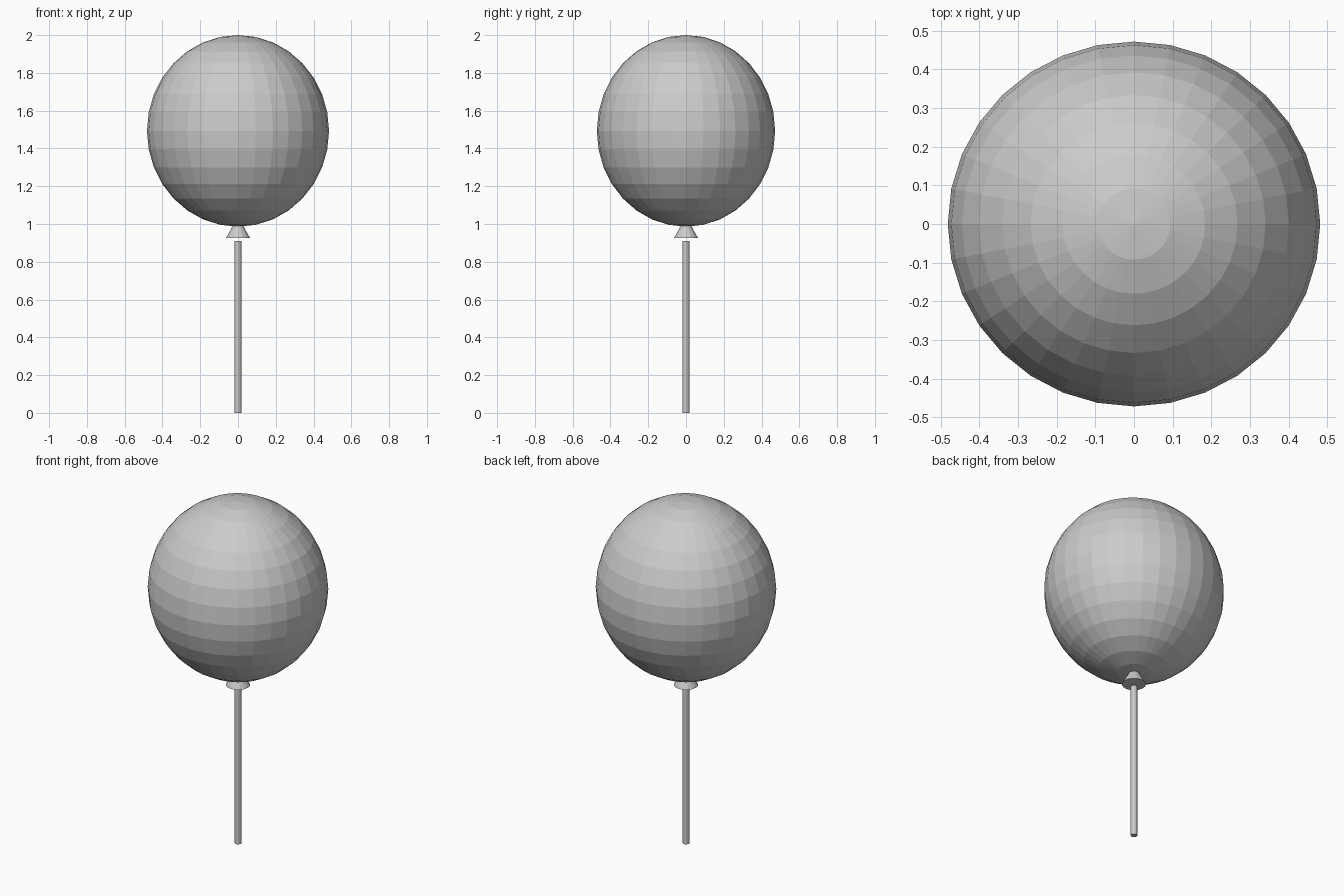
import bpy

if "Cube" in bpy.data.objects:
    bpy.data.objects.remove(bpy.data.objects["Cube"])

def finish(name):
    ob = bpy.context.object
    ob.name = name
    bpy.ops.object.transform_apply(location=False, rotation=False, scale=True)
    return ob

# Balloon body: slightly stretched, flat-shaded sphere
bpy.ops.mesh.primitive_uv_sphere_add(segments=32, ring_count=16, radius=1,
                                     location=(0, 0, 1.493))
bpy.context.object.scale = (0.482, 0.472, 0.507)
finish("balloon")

# Flared knot under the balloon, its tip tucked into the body
bpy.ops.mesh.primitive_cone_add(vertices=16, radius1=0.064, radius2=0.025,
                                depth=0.07, location=(0, 0, 0.96))
finish("knot")

# Straight stick, stopping just short of the knot
bpy.ops.mesh.primitive_cylinder_add(vertices=12, radius=0.018, depth=0.91,
                                    location=(0, 0, 0.455))
finish("stick")
